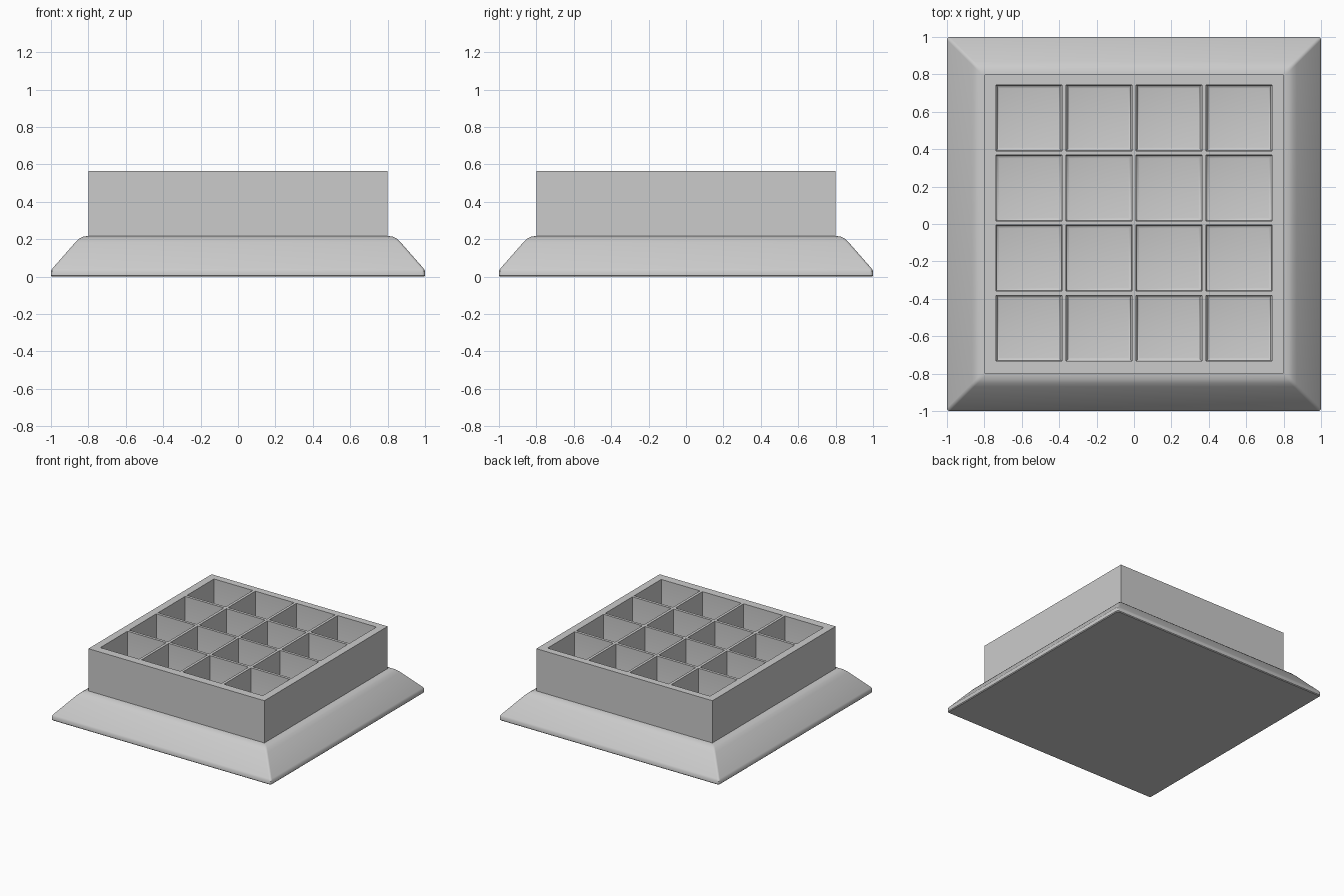
import bpy, bmesh, math

if "Cube" in bpy.data.objects:
    bpy.data.objects.remove(bpy.data.objects["Cube"])


def finish(bm, name):
    bmesh.ops.recalc_face_normals(bm, faces=bm.faces)
    mesh = bpy.data.meshes.new(name)
    bm.to_mesh(mesh)
    bm.free()
    obj = bpy.data.objects.new(name, mesh)
    bpy.context.collection.objects.link(obj)
    bpy.ops.object.select_all(action='DESELECT')
    obj.select_set(True)
    bpy.context.view_layer.objects.active = obj
    bpy.ops.object.shade_smooth_by_angle(angle=math.radians(30))
    return obj


def square_loop(bm, half, z, r, steps=4):
    """Square outline with slightly rounded corners."""
    verts = []
    for k, (sx, sy) in enumerate([(1, 1), (-1, 1), (-1, -1), (1, -1)]):
        for i in range(steps + 1):
            a = math.pi / 2 * (k + i / steps)
            verts.append(bm.verts.new((sx * (half - r) + r * math.cos(a),
                                       sy * (half - r) + r * math.sin(a), z)))
    return verts


# Sloping plinth with softened shoulder
bm = bmesh.new()
profile = [(0.994, 0), (1.0, 0.006), (1.0, 0.03), (0.992, 0.044),
           (0.87, 0.183), (0.85, 0.202), (0.83, 0.213), (0.80, 0.218)]
loops = [square_loop(bm, h, z, 0.015) for h, z in profile]
for a, b in zip(loops, loops[1:]):
    n = len(a)
    for i in range(n):
        bm.faces.new((a[i], a[(i + 1) % n], b[(i + 1) % n], b[i]))
bm.faces.new(loops[0])
bm.faces.new(loops[-1])
finish(bm, "sloping_base")

# Upper box: top face cut into a grid, alternate tiles sunk as compartments
xs = [-0.8, -0.738, -0.386, -0.363, -0.011, 0.011, 0.363, 0.386, 0.738, 0.8]
ys = [-0.8] + [v + 0.005 for v in xs[1:-1]] + [0.8]
top, floor = 0.565, 0.225
n = len(xs)
bm = bmesh.new()
grid = [[bm.verts.new((x, y, top)) for y in ys] for x in xs]
cells = []
for i in range(n - 1):
    for j in range(n - 1):
        f = bm.faces.new((grid[i][j], grid[i + 1][j],
                          grid[i + 1][j + 1], grid[i][j + 1]))
        if i % 2 and j % 2:
            cells.append(f)
rim = [e for e in bm.edges if e.is_boundary]
skirt = bmesh.ops.extrude_edge_only(bm, edges=rim)["geom"]
for v in skirt:
    if isinstance(v, bmesh.types.BMVert):
        v.co.z = 0.2
bottom = [e for e in skirt if isinstance(e, bmesh.types.BMEdge) and e.is_boundary]
bmesh.ops.contextual_create(bm, geom=bottom)

floors = bmesh.ops.extrude_face_region(bm, geom=cells)["geom"]
bmesh.ops.delete(bm, geom=[f for f in cells if f.is_valid], context='FACES_ONLY')
for v in floors:
    if isinstance(v, bmesh.types.BMVert):
        v.co.z = floor
# Small fillet where the compartment walls meet their floors
edges = [e for e in floors if isinstance(e, bmesh.types.BMEdge)]
bmesh.ops.bevel(bm, geom=edges, offset=0.018, segments=3, profile=0.5, affect='EDGES')
finish(bm, "compartment_box")
